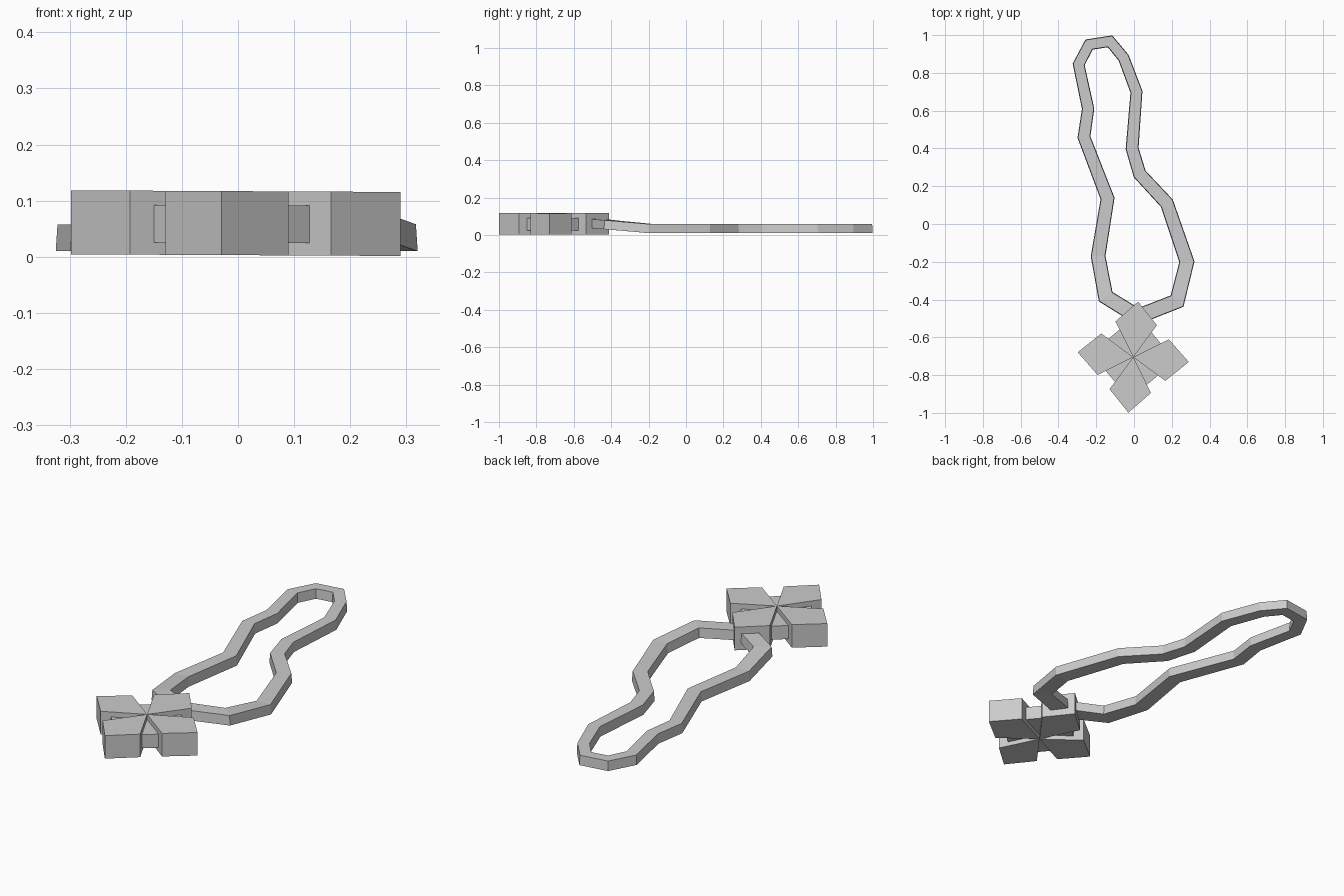
import bpy, bmesh
from math import radians
from mathutils import Vector, Matrix

if "Cube" in bpy.data.objects:
    bpy.data.objects.remove(bpy.data.objects["Cube"], do_unlink=True)

metal = bpy.data.materials.new("plain grey")
metal.use_nodes = True
GREY = (0.6, 0.6, 0.6, 1)
metal.diffuse_color = GREY
metal.node_tree.nodes["Principled BSDF"].inputs["Base Color"].default_value = GREY

CENTRE = Vector((-0.004, -0.705))   # middle of the flower
TURN, SPREAD = -5, 31.5             # flower rotation and half angle of a petal


def finish(name, bm):
    bmesh.ops.recalc_face_normals(bm, faces=bm.faces)
    mesh = bpy.data.meshes.new(name)
    bm.to_mesh(mesh)
    bm.free()
    mesh.materials.append(metal)
    obj = bpy.data.objects.new(name, mesh)
    bpy.context.collection.objects.link(obj)
    return obj


def polar(radius, degrees):
    return CENTRE + Matrix.Rotation(radians(degrees), 2) @ Vector((radius, 0))


def prism(name, outline, low, high, tilt=0.005):
    """Extruded outline, tipped very slightly towards +x."""
    bm = bmesh.new()
    face = bm.faces.new([bm.verts.new((p.x, p.y, low - tilt * p.x)) for p in outline])
    top = bmesh.ops.extrude_face_region(bm, geom=[face])["geom"]
    verts = [v for v in top if isinstance(v, bmesh.types.BMVert)]
    bmesh.ops.translate(bm, vec=(0, 0, high - low), verts=verts)
    return finish(name, bm)


# Four kite-shaped petals that meet in the middle
sides = {"left_petal": 0, "back_petal": 90, "right_petal": 180, "front_petal": 270}
for name, angle in sides.items():
    a = angle + TURN
    prism(name, [CENTRE, polar(0.211, a - SPREAD), polar(0.295, a),
                 polar(0.211, a + SPREAD)], 0.003, 0.117)

# Thinner core that shows between the petals
core = [polar(0.163, angle + TURN + s) for angle in sides.values() for s in (-SPREAD, SPREAD)]
prism("flower_core", core, 0.025, 0.092)

# Faceted loop: centre line, clockwise from the knot inside the back petal
path = [Vector(p) for p in (
    (0.02, -0.49), (-0.15, -0.385), (-0.19, -0.17), (-0.14, 0.135), (-0.265, 0.46),
    (-0.243, 0.61), (-0.293, 0.845), (-0.238, 0.95), (-0.127, 0.967), (-0.055, 0.88),
    (0.013, 0.7), (-0.01, 0.4), (0.03, 0.265), (0.174, 0.11), (0.28, -0.2), (0.228, -0.408))]


def left_of(a, b):
    d = (b - a).normalized()
    return Vector((-d.y, d.x))


bm = bmesh.new()
rings = []
for i, p in enumerate(path):
    before = left_of(path[i - 1], p)
    after = left_of(p, path[(i + 1) % len(path)])
    mitre = (before + after) / (1 + before.dot(after))
    half = 0.034 - 0.008 * p.y                       # wider towards the flower
    low = 0.01 + 0.1 * max(0, -0.2 - p.y)            # climbs into the flower
    corners = ((half + 0.003, low), (half, low + 0.048),
               (-half, low + 0.048), (-half - 0.003, low))
    rings.append([bm.verts.new((*(p + mitre * w), z)) for w, z in corners])
for i, ring in enumerate(rings):
    nxt = rings[(i + 1) % len(rings)]
    for j in range(4):
        k = (j + 1) % 4
        bm.faces.new((ring[j], ring[k], nxt[k], nxt[j]))
finish("cord_loop", bm)
